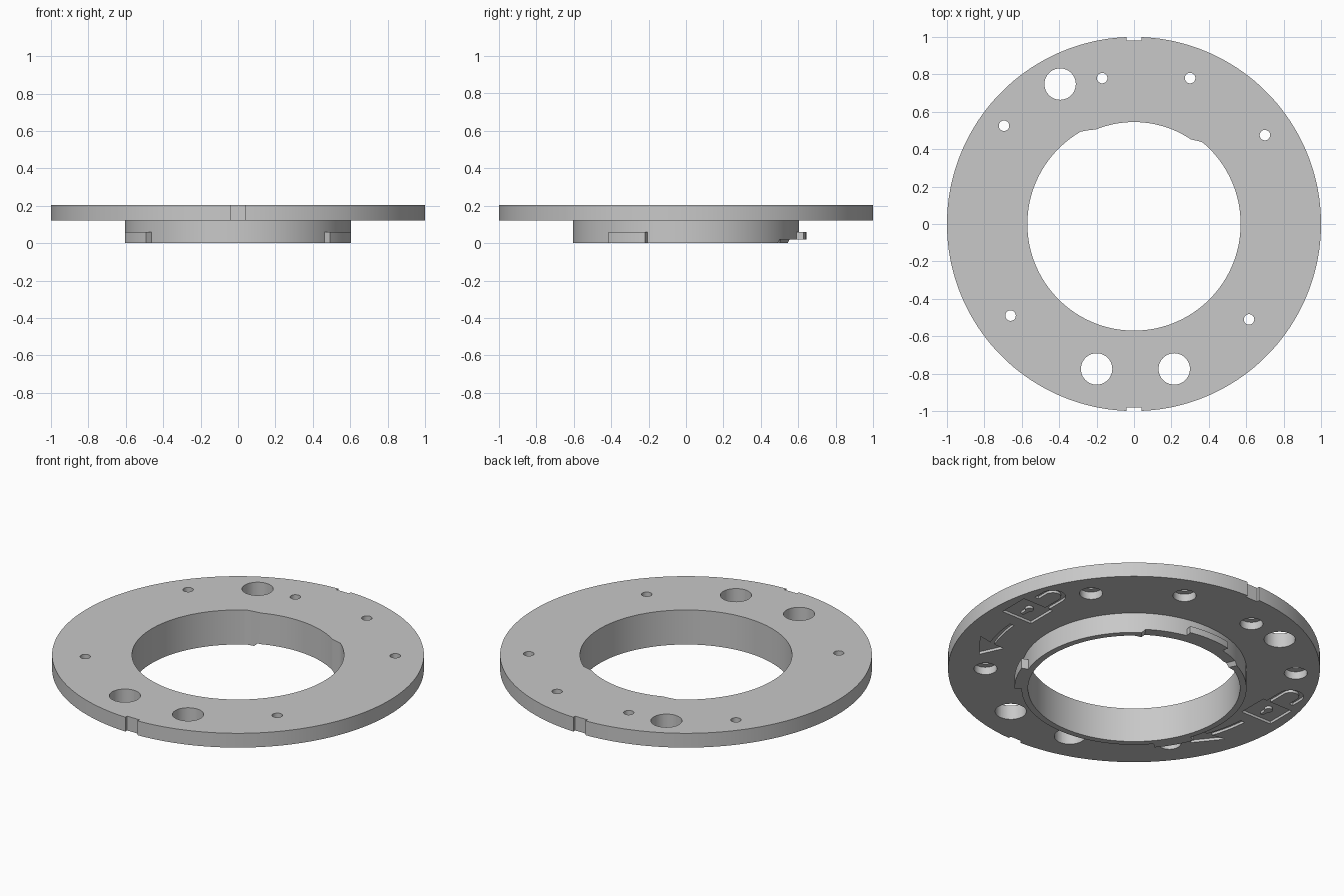
import bpy, bmesh
from math import sin, cos, radians, pi

cube = bpy.data.objects.get("Cube")
if cube:
    bpy.data.objects.remove(cube, do_unlink=True)

BASE, TOP = 0.12, 0.205      # flange underside and top
BORE, COLLAR, TAB = 0.57, 0.605, 0.643

grey = bpy.data.materials.new("Plain grey")
grey.use_nodes = True
grey.diffuse_color = (0.58, 0.58, 0.58, 1)
grey.node_tree.nodes["Principled BSDF"].inputs["Base Color"].default_value = (0.58, 0.58, 0.58, 1)


def polar(r, deg):
    return (r * cos(radians(deg)), r * sin(radians(deg)))


def arc(r, a0, a1, n, centre=(0, 0)):
    pts = [polar(r, a0 + (a1 - a0) * i / n) for i in range(n + 1)]
    return [(x + centre[0], y + centre[1]) for x, y in pts]


def circle(centre, r, n=40):
    return arc(r, 0, 360, n, centre)[:-1]


def mirrored(outline):
    return [(-x, y) for x, y in outline]


def finish(name, bm):
    bmesh.ops.recalc_face_normals(bm, faces=bm.faces)
    mesh = bpy.data.meshes.new(name)
    bm.to_mesh(mesh)
    bm.free()
    mesh.materials.append(grey)
    obj = bpy.data.objects.new(name, mesh)
    bpy.context.collection.objects.link(obj)
    return obj


def prisms(name, outlines, z0, z1):
    """Upright solids from flat outlines, all in one object."""
    bm = bmesh.new()
    for pts in outlines:
        low = [bm.verts.new((x, y, z0)) for x, y in pts]
        high = [bm.verts.new((x, y, z1)) for x, y in pts]
        bm.faces.new(low)
        bm.faces.new(high)
        for i in range(len(pts)):
            j = (i + 1) % len(pts)
            bm.faces.new((low[i], low[j], high[j], high[i]))
    return finish(name, bm)


def ring(name, inner, outer, bottom, top, step=2):
    """Full ring whose inner radius and bottom may vary with angle."""
    bm = bmesh.new()
    loops = []
    for a in range(0, 360, step):
        corners = ((inner(a), bottom(a)), (outer, bottom(a)), (outer, top), (inner(a), top))
        loops.append([bm.verts.new((*polar(r, a), z)) for r, z in corners])
    for i, here in enumerate(loops):
        there = loops[(i + 1) % len(loops)]
        for k in range(4):
            m = (k + 1) % 4
            bm.faces.new((here[k], here[m], there[m], there[k]))
    return finish(name, bm)


def cut(target, cutter):
    cutter.hide_render = True
    mod = target.modifiers.new("cut", "BOOLEAN")
    mod.operation, mod.solver, mod.object = "DIFFERENCE", "EXACT", cutter
    bpy.context.view_layer.objects.active = target
    bpy.ops.object.modifier_apply(modifier=mod.name)
    bpy.data.objects.remove(cutter, do_unlink=True)


def bore_radius(a):
    """Round bore with a shallow inward pad at the back."""
    if 56 <= a <= 112:
        return 0.545
    if 50 < a < 56:
        return BORE - 0.025 * (a - 50) / 6
    if 112 < a < 120:
        return BORE - 0.025 * (120 - a) / 8
    return BORE


# Main plate and the collar below it, relieved at the back
flange = ring("flange", bore_radius, 1.0, lambda a: BASE, TOP)
collar = ring("collar", bore_radius, COLLAR,
              lambda a: 0.02 if 56 <= a <= 114 else 0.005, BASE)

# Through holes and edge notches
small = [(-0.17, 0.78), (0.3, 0.78), (0.7, 0.475), (-0.695, 0.525), (-0.66, -0.49), (0.615, -0.51)]
large = [(-0.395, 0.748), (-0.2, -0.775), (0.215, -0.775)]
notches = [[(-0.04, s * 0.982), (0.04, s * 0.982), (0.04, s * 1.1), (-0.04, s * 1.1)] for s in (1, -1)]
cut(flange, prisms("through_cutter",
                   [circle(c, 0.028) for c in small] + [circle(c, 0.084) for c in large] + notches,
                   0, 0.3))

# Counterbores from below
cut(flange, prisms("counterbore_cutter", [circle(c, 0.062) for c in small], 0.05, BASE + 0.045))

# Engraved open padlock and curved arrow on each side of the underside
hinge = (0.835, 0.315)
padlock = ([(0.74, 0.02), (0.94, 0.02), (0.94, 0.2), (0.79, 0.2)]
           + arc(0.045, 180, 0, 12, hinge) + [(0.88, 0.25), (0.905, 0.25)]
           + arc(0.07, 0, 180, 12, hinge) + [(0.765, 0.2), (0.74, 0.2)])
arrow = (arc(0.825, -4, -19.5, 8) + [(0.86, -0.26), (0.74, -0.41), (0.68, -0.28)]
         + arc(0.797, -20.5, -4, 8))
marks = [padlock, arrow]
cut(flange, prisms("mark_cutter", marks + [mirrored(m) for m in marks], 0.1, BASE + 0.015))

# Keyholes left standing in the padlocks
keyhole = arc(0.022, -60, 240, 16, (0.84, 0.125)) + [(0.832, 0.065), (0.848, 0.065)]
keyholes = prisms("padlock_keyholes", [keyhole, mirrored(keyhole)], BASE, BASE + 0.016)


# Bayonet tabs around the collar
def tab(name, a0, a1, z0):
    outline = arc(TAB, a0, a1, 12) + arc(COLLAR - 0.015, a1, a0, 12)
    return prisms(name, [outline], z0, 0.06)


tabs = [tab("left_tab", -40, -20, 0.005),
        tab("right_tab", 200, 220, 0.005),
        tab("back_tab", 78, 102, 0.02)]

# Set the lowest face on the ground and shade round walls smoothly
parts = [flange, collar, keyholes] + tabs
bpy.ops.object.select_all(action="DESELECT")
for part in parts:
    for v in part.data.vertices:
        v.co.z -= 0.005 * (v.co.z < 0.006)
    part.select_set(True)
bpy.context.view_layer.objects.active = flange
bpy.ops.object.shade_smooth_by_angle(angle=radians(30))
